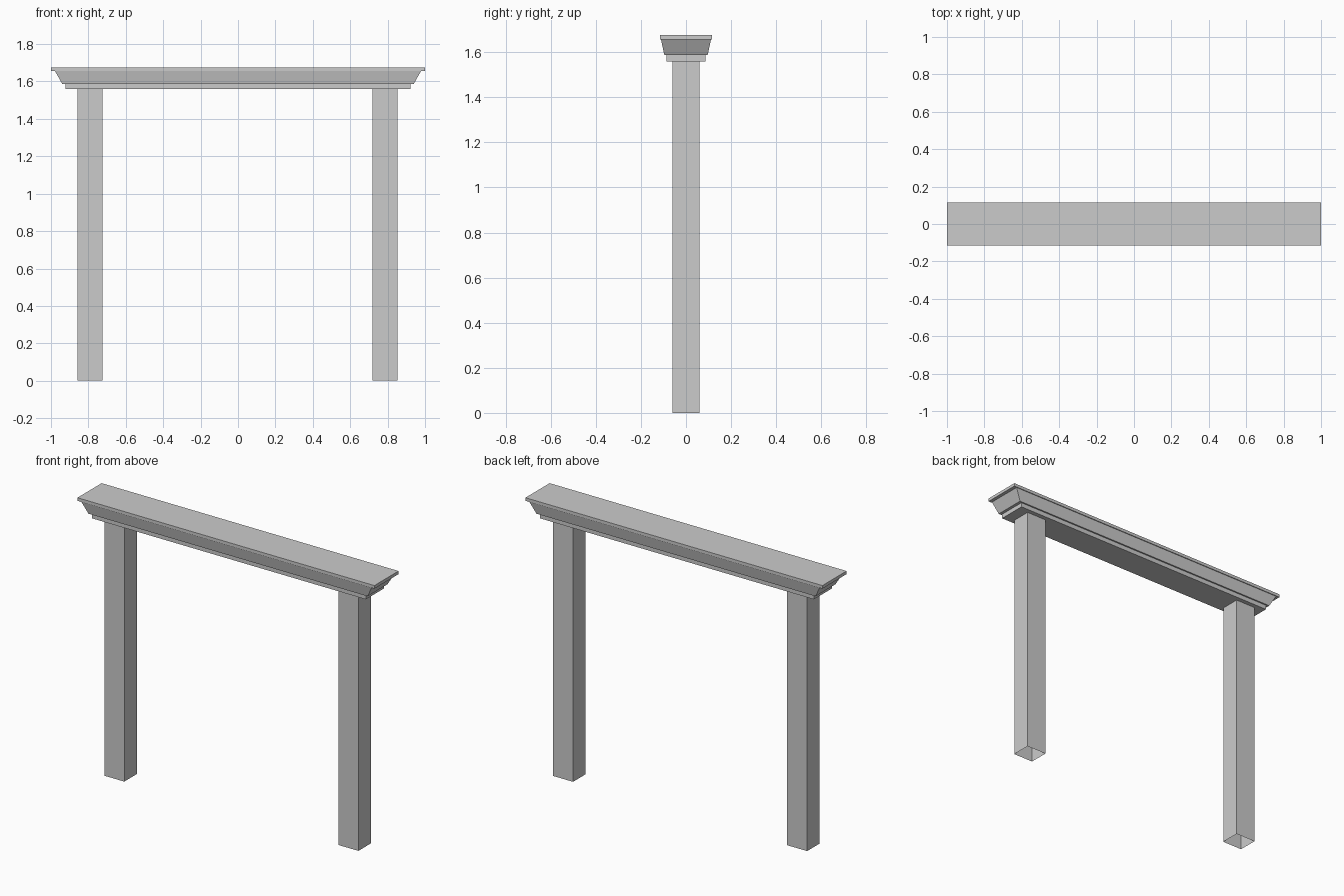
import bpy, bmesh

if "Cube" in bpy.data.objects:
    bpy.data.objects.remove(bpy.data.objects["Cube"])


def loft(name, rings, cx=0.0, cap_bottom=True, cap_top=True):
    """Stack rectangles (half x, half y, z) and skin them with flat faces."""
    bm = bmesh.new()
    loops = [[bm.verts.new((cx + sx * hx, sy * hy, z))
              for sx, sy in ((-1, -1), (1, -1), (1, 1), (-1, 1))]
             for hx, hy, z in rings]
    for low, high in zip(loops, loops[1:]):
        for i in range(4):
            j = (i + 1) % 4
            bm.faces.new((low[i], low[j], high[j], high[i]))
    if cap_bottom:
        bm.faces.new(loops[0][::-1])
    if cap_top:
        bm.faces.new(loops[-1])
    mesh = bpy.data.meshes.new(name)
    bm.to_mesh(mesh)
    bm.free()
    obj = bpy.data.objects.new(name, mesh)
    bpy.context.collection.objects.link(obj)
    return obj


Z_BEAM, Z_MOLD, Z_CAP, Z_TOP = 1.56, 1.587, 1.657, 1.676

# Posts: hollow square tubes, open at the ends
for name, cx in (("left_post", -0.791), ("right_post", 0.786)):
    loft(name, [(0.067, 0.06, 0.0), (0.067, 0.06, Z_BEAM)], cx,
         cap_bottom=False, cap_top=False)

# Lintel: lower band, flared moulding and top slab as one stepped profile
loft("lintel", [
    (0.922, 0.087, Z_BEAM), (0.922, 0.087, Z_MOLD),
    (0.94, 0.096, Z_MOLD), (0.979, 0.111, Z_CAP),
    (1.0, 0.116, Z_CAP), (1.0, 0.116, Z_TOP),
])
